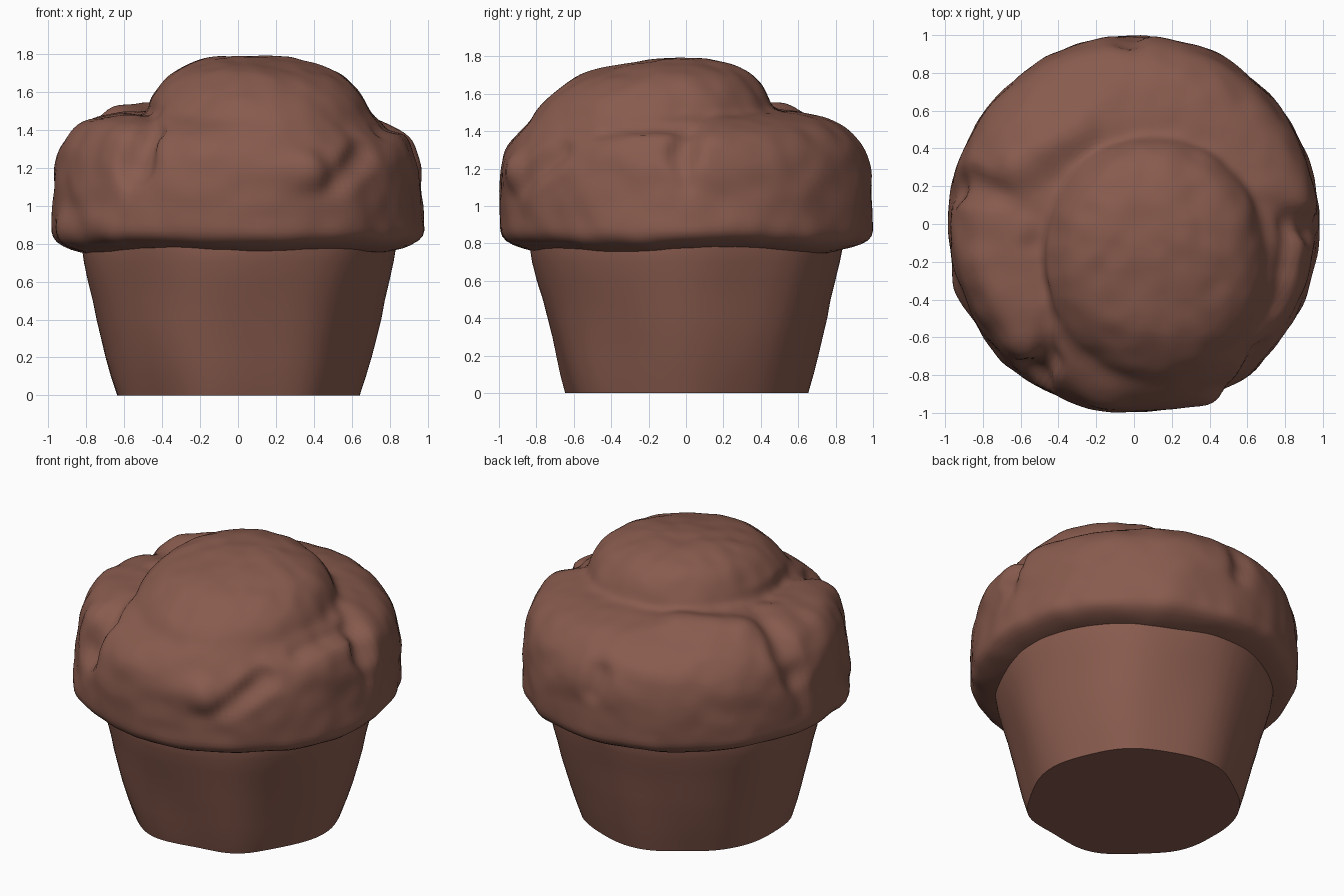
import bpy, bmesh, math
from mathutils import Vector, noise

if "Cube" in bpy.data.objects:
    bpy.data.objects.remove(bpy.data.objects["Cube"])

brown = bpy.data.materials.new("chocolate_brown")
brown.diffuse_color = (0.250, 0.105, 0.076, 1)
brown.use_nodes = True
brown.node_tree.nodes["Principled BSDF"].inputs["Base Color"].default_value = brown.diffuse_color


def finish(bm, name):
    bmesh.ops.recalc_face_normals(bm, faces=bm.faces)
    for f in bm.faces:
        f.smooth = True
    me = bpy.data.meshes.new(name)
    bm.to_mesh(me)
    bm.free()
    me.materials.append(brown)
    ob = bpy.data.objects.new(name, me)
    bpy.context.collection.objects.link(ob)
    bpy.context.view_layer.objects.active = ob
    ob.select_set(True)
    bpy.ops.object.shade_smooth_by_angle(angle=math.radians(50))
    ob.select_set(False)


def smin(a, b, k):
    h = max(k - abs(a - b), 0) / k
    return min(a, b) - h * h * k * 0.25


def segment_distance(p, a, ab, inv, ra, rb):
    t = min(1, max(0, (p - a).dot(ab) * inv))
    return (p - a - ab * t).length - (ra + (rb - ra) * t)


def path(points):
    """Tapered capsule chain from (x, y, z, radius) points."""
    out = []
    for p, q in zip(points, points[1:]):
        a, b = Vector(p[:3]), Vector(q[:3])
        out.append((a, b - a, 1 / max((b - a).length_squared, 1e-6), p[3], q[3]))
    return out


# crevices cut into the crown
grooves = (
    path([(-.59, -.85, 1.06, .03), (-.55, -.82, 1.22, .09), (-.46, -.72, 1.39, .05),
          (-.46, -.52, 1.50, .03), (-.54, -.12, 1.53, .03), (-.48, .14, 1.58, .02)])   # front left
    + path([(-1.0, .14, .98, .02), (-.98, .20, 1.2, .08), (-.90, .22, 1.40, .08),
            (-.70, .14, 1.52, .04), (-.54, .06, 1.55, .03)])                           # left notch
    + path([(.99, 0, 1.13, .03), (.96, -.02, 1.28, .06), (.84, .02, 1.43, .05),
            (.72, .12, 1.52, .03)])                                                    # right notch
    + path([(.83, -.02, 1.44, .04), (.80, -.24, 1.44, .03), (.76, -.45, 1.41, .03)])   # right seam
    + path([(.68, -.70, 1.30, .07), (.52, -.90, 1.10, .04)])                           # front right hollow
    + path([(-.03, 1.01, 1.28, .07), (.0, 1.02, 1.15, .05)])                           # back dent
)
# raised lumps
lumps = (path([(.37, -.88, 1.18, .08), (.18, -.86, 1.16, .08)])
         + path([(-.62, .30, 1.42, .11), (-.30, .50, 1.44, .11)])
         + path([(-.88, -.32, .89, .07), (-.63, -.66, .89, .06)])
         + path([(-.60, -.58, 1.34, .07), (-.78, -.20, 1.36, .07)]))


def crown_field(p):
    x, y, z = p
    # outer collar: squared dome with a thin rolled underside
    c = 0.60 if z > 0.92 else 0.18
    r = math.hypot(x / .98, y / 1.0)
    ring = (r ** 4 + (abs(z - 0.92) / c) ** 4) ** 0.25 - 1
    ring *= 0.7
    # domed centre that burst through, leaning forward
    q = z - 0.12 * y
    rho = math.hypot((x - .10) / .65, (y + .20) / .70)
    lobe = (rho ** 3 + (abs(q - 1.1) / .70) ** 3) ** (1 / 3) - 1
    lobe = max(lobe * 0.62, 0.9 - z)
    d = smin(ring, lobe, 0.04)
    if d > 0.12:
        return d
    for s in lumps:
        d = smin(d, segment_distance(p, *s), 0.08)
    if d > 0:
        return d
    for s in grooves:
        d = -smin(-d, segment_distance(p, *s), 0.06)
    return d


# crown: sphere rays stopped at the field surface
bm = bmesh.new()
bmesh.ops.create_uvsphere(bm, u_segments=180, v_segments=116, radius=1)
mid = Vector((0, 0, 1.0))
for v in bm.verts:
    n = v.co.normalized()
    lo, hi = 0.1, 1.25
    for _ in range(13):
        t = (lo + hi) / 2
        if crown_field(mid + n * t) < 0:
            lo = t
        else:
            hi = t
    p = mid + n * lo
    bump = 0.018 * noise.noise(p * 3.2) + 0.010 * noise.noise(p * 8)
    p += n * bump
    # wavy lower lip
    if p.z < 0.95:
        a = math.atan2(p.y, p.x)
        p.z += (0.95 - p.z) / 0.2 * 0.010 * (math.sin(3 * a + 1) + math.sin(5 * a))
    p.x = max(-.985, min(.985, p.x))
    p.y = max(-1, min(1, p.y))
    v.co = p
bmesh.ops.smooth_vert(bm, verts=bm.verts, factor=0.4, use_axis_x=True, use_axis_y=True, use_axis_z=True)
finish(bm, "muffin_crown")

# base: tapered cup with faint flats and dents
profile = [(0, .642), (.02, .648), (.1, .672), (.2, .698), (.3, .722), (.4, .748),
           (.5, .77), (.6, .798), (.7, .822), (.78, .835), (.86, .83)]
bm = bmesh.new()
N = 96
rings = []
for z, r in profile:
    ring = []
    for i in range(N):
        a = 2 * math.pi * i / N
        d = Vector((math.cos(a), math.sin(a), 0))
        k = r + 0.008 * math.cos(7 * a + .6) + 0.02 * noise.noise(d * 1.8 + Vector((0, 0, z * 2)))
        ring.append(bm.verts.new((d.x * k, d.y * k, z)))
    rings.append(ring)
for lower, upper in zip(rings, rings[1:]):
    for i in range(N):
        j = (i + 1) % N
        bm.faces.new((lower[i], lower[j], upper[j], upper[i]))
bm.faces.new(rings[0][::-1])
bm.faces.new(rings[-1])
finish(bm, "muffin_base")
